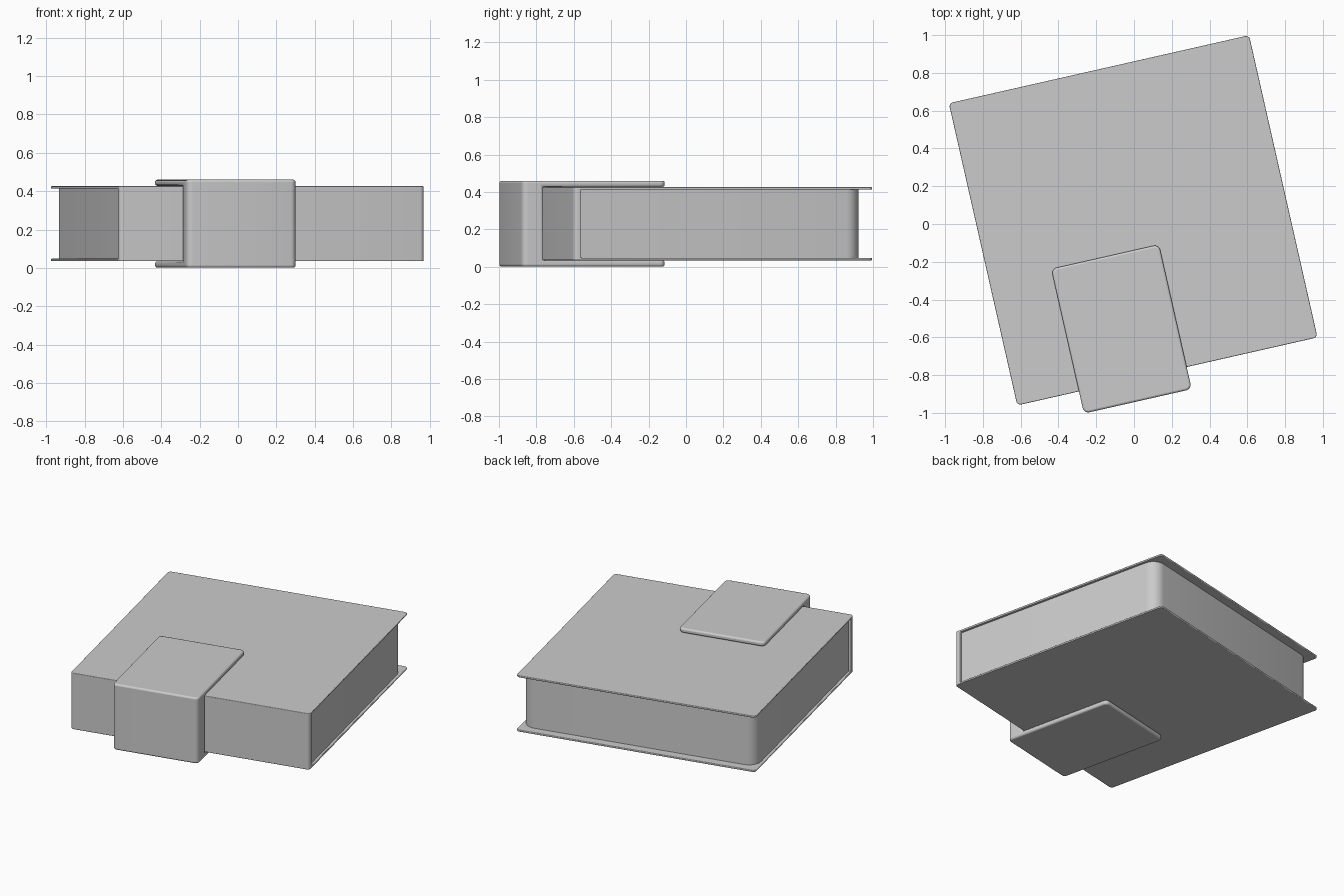
import bpy, bmesh, math
from mathutils import Matrix

if "Cube" in bpy.data.objects:
    bpy.data.objects.remove(bpy.data.objects["Cube"])

TURN = Matrix.Rotation(math.radians(12.76), 4, 'Z')


def finish(name, bm, bevel):
    bmesh.ops.recalc_face_normals(bm, faces=bm.faces[:])
    bm.transform(TURN)
    me = bpy.data.meshes.new(name)
    bm.to_mesh(me)
    bm.free()
    ob = bpy.data.objects.new(name, me)
    bpy.context.collection.objects.link(ob)
    m = ob.modifiers.new("soft_edges", 'BEVEL')
    m.width = bevel
    m.segments = 3
    m.limit_method = 'ANGLE'
    m.angle_limit = math.radians(40)
    bpy.context.view_layer.objects.active = ob
    ob.select_set(True)
    bpy.ops.object.shade_smooth_by_angle(angle=math.radians(40))
    ob.select_set(False)
    return ob


def extruded(name, profile, x0, x1, radius, round_test, bevel):
    """Extrude a (y, z) profile along x, then round chosen upright edges."""
    bm = bmesh.new()
    face = bm.faces.new([bm.verts.new((x0, y, z)) for y, z in profile])
    geom = bmesh.ops.extrude_face_region(bm, geom=[face])['geom']
    bmesh.ops.translate(bm, vec=(x1 - x0, 0, 0),
                        verts=[v for v in geom if isinstance(v, bmesh.types.BMVert)])
    upright = [e for e in bm.edges
               if abs(e.verts[0].co.z - e.verts[1].co.z) > 1e-4
               and round_test(e.verts[0].co.y)]
    bmesh.ops.bevel(bm, geom=upright, offset=radius, segments=6, profile=0.5,
                    affect='EDGES')
    return finish(name, bm, bevel)


def channel(y0, y1, z0, z1, back, wall):
    """C-shaped section, open towards +y."""
    return [(y1, z0), (y0, z0), (y0, z1), (y1, z1), (y1, z1 - wall),
            (y0 + back, z1 - wall), (y0 + back, z0 + wall), (y1, z0 + wall)]


# cover: two thin boards joined by the spine at the front
extruded("book_cover", channel(-0.80, 0.84, 0.035, 0.426, 0.04, 0.013),
         -0.815, 0.815, 0.022, lambda y: abs(y + 0.76) > 0.01, 0.004)

# page block: inset from the boards, rounded at the back corners
extruded("page_block", [(-0.765, 0.045), (0.78, 0.045), (0.78, 0.416), (-0.765, 0.416)],
         -0.797, 0.797, 0.08, lambda y: y > 0, 0.001)

# clasp: thick channel wrapped around the spine
extruded("clasp", channel(-0.92, -0.135, 0.002, 0.46, 0.112, 0.032),
         -0.48, 0.105, 0.03, lambda y: abs(y + 0.808) > 0.01, 0.011)
